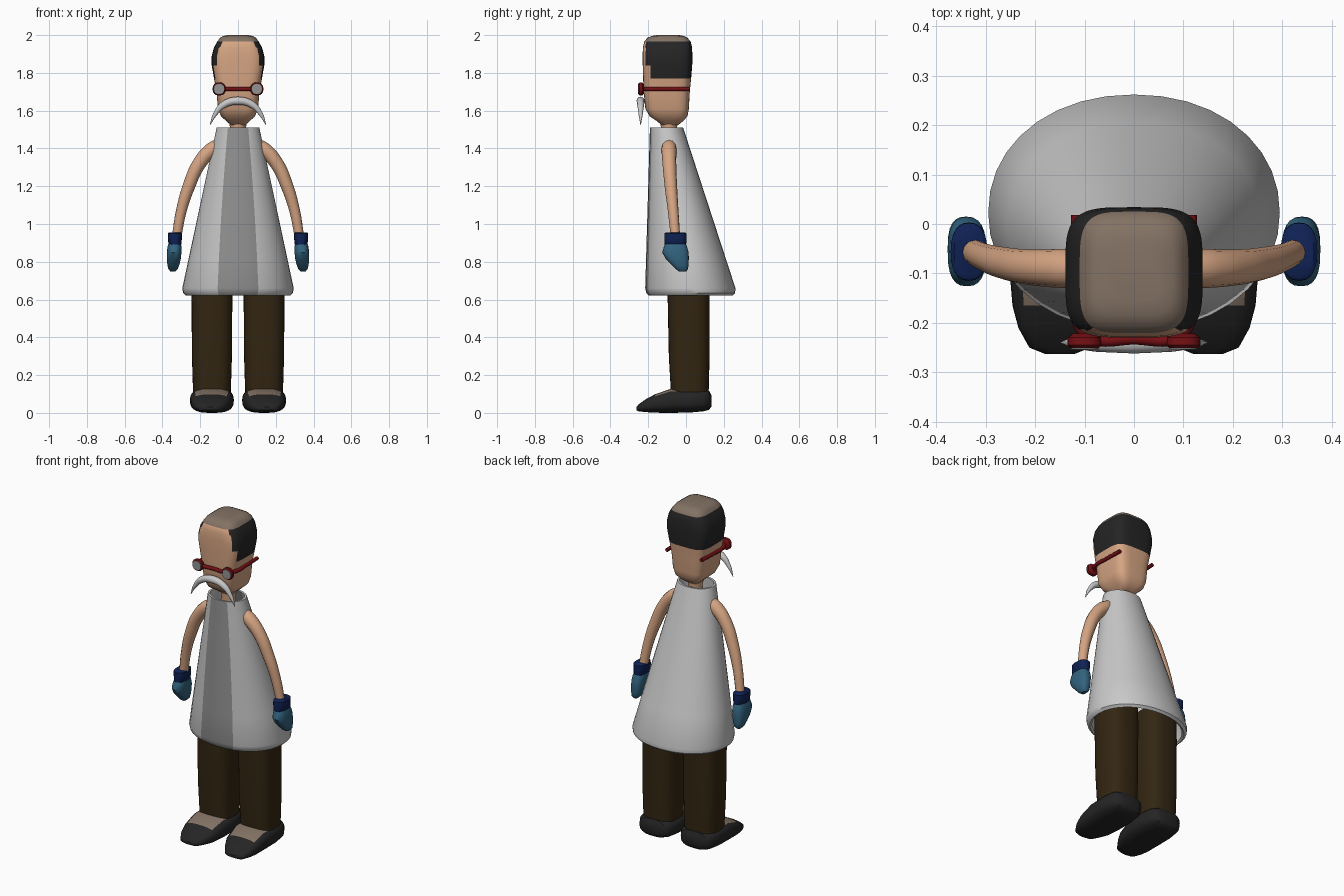
import bpy, bmesh, math

if "Cube" in bpy.data.objects:
    bpy.data.objects.remove(bpy.data.objects["Cube"])

def mat(name, r, g, b):
    m = bpy.data.materials.new(name)
    m.diffuse_color = (r, g, b, 1)
    m.use_nodes = True
    m.node_tree.nodes["Principled BSDF"].inputs["Base Color"].default_value = m.diffuse_color
    return m

SKIN = mat("skin", .68, .38, .23)
CROWN = mat("bald_crown", .23, .17, .13)
BLACK = mat("black", .018, .018, .018)
RED = mat("dark_red", .17, .005, .007)
GREY = mat("grey", .29, .29, .29)
WHITE = mat("off_white", .58, .58, .58)
BROWN = mat("dark_brown", .033, .019, .006)
NAVY = mat("navy", .005, .016, .09)
TEAL = mat("teal", .032, .125, .21)

def ring(axis, t, u, v, hu, hv, p=2, n=36, warp=0):
    """Superellipse ring across the z axis (u=x, v=y) or the y axis (u=x, v=z)."""
    pts = []
    for i in range(n):
        a = 2 * math.pi * i / n
        a -= warp * math.sin(2 * a)
        c, s = math.cos(a), math.sin(a)
        x = u + hu * math.copysign(abs(c) ** (2 / p), c)
        w = v + hv * math.copysign(abs(s) ** (2 / p), s)
        pts.append((x, w, t) if axis == "z" else (x, t, w))
    return pts

def finish(ob, mirror):
    bpy.context.collection.objects.link(ob)
    if mirror:
        ob.modifiers.new("mirror", "MIRROR")
    return ob

def loft(name, rings, mats, rule=None, loop=False, mirror=False):
    bm = bmesh.new()
    vs = [[bm.verts.new(p) for p in r] for r in rings]
    n = len(vs[0])
    pairs = list(zip(vs, vs[1:])) + ([(vs[-1], vs[0])] if loop else [])
    for a, b in pairs:
        for i in range(n):
            j = (i + 1) % n
            bm.faces.new((a[i], a[j], b[j], b[i]))
    if not loop:
        bm.faces.new(vs[0])
        bm.faces.new(vs[-1])
    bmesh.ops.recalc_face_normals(bm, faces=bm.faces)
    bm.normal_update()
    if rule:
        for f in bm.faces:
            f.material_index = rule(f.calc_center_median(), f.normal)
    me = bpy.data.meshes.new(name)
    bm.to_mesh(me)
    bm.free()
    for m in mats:
        me.materials.append(m)
    return finish(bpy.data.objects.new(name, me), mirror)

def tube(name, pts, depth, m, mirror=False):
    """Smooth bevelled curve through (x, y, z, radius factor) points."""
    cu = bpy.data.curves.new(name, "CURVE")
    cu.dimensions = "3D"
    cu.bevel_depth, cu.bevel_resolution, cu.resolution_u = depth, 4, 8
    cu.use_fill_caps = True
    sp = cu.splines.new("BEZIER")
    sp.bezier_points.add(len(pts) - 1)
    for bp, (x, y, z, r) in zip(sp.bezier_points, pts):
        bp.co, bp.radius = (x, y, z), r
        bp.handle_left_type = bp.handle_right_type = "AUTO"
    cu.materials.append(m)
    return finish(bpy.data.objects.new(name, cu), mirror)

# Head: (z, y centre, half width, half depth); hair and bald crown by region
def head_rule(c, n):
    if c.z > 1.965:
        return 2
    if c.z > 1.77 and c.y > (-.215 if c.z > 1.84 else -.185):
        return 1
    return 0

HEAD = [(1.525, -.085, .04, .045), (1.545, -.085, .062, .07), (1.57, -.092, .09, .1),
        (1.61, -.1, .106, .115), (1.7, -.102, .114, .122), (1.77, -.1, .127, .127),
        (1.84, -.098, .139, .131), (1.89, -.098, .139, .132), (1.935, -.098, .127, .13),
        (1.965, -.098, .11, .123), (1.985, -.098, .096, .107), (1.995, -.097, .08, .087),
        (2.0, -.096, .05, .06)]
loft("head", [ring("z", z, 0, y, hx, hy, 4, 64) for z, y, hx, hy in HEAD],
     [SKIN, BLACK, CROWN], head_rule)
loft("neck", [ring("z", z, 0, -.09, r, r, 2, 24) for z, r in ((1.42, .045), (1.5, .04), (1.55, .05))],
     [SKIN])

# Moustache
tube("moustache", [(-.148, -.24, 1.525, .06), (-.122, -.24, 1.58, .5), (-.075, -.24, 1.632, .85),
                   (0, -.24, 1.652, 1), (.075, -.24, 1.632, .85), (.122, -.24, 1.58, .5),
                   (.148, -.24, 1.525, .06)], .022, WHITE)

# Glasses: frame band, rims and lenses
G = 1.715
tube("glasses_band", [(x, y, G, 1) for x, y in
     ((-.116, .018), (-.12, -.1), (-.12, -.18), (-.09, -.228), (0, -.233),
      (.09, -.228), (.12, -.18), (.12, -.1), (.116, .018))], .011, RED)
loft("glasses_rim", [ring("y", y, .1, G, r, r, 2.3, 16)
     for y, r in ((-.222, .024), (-.23, .034), (-.245, .035), (-.251, .029))], [RED], mirror=True)
loft("glasses_lens", [ring("y", y, .1, G, .028, .028, 2.3, 16) for y in (-.249, -.254)],
     [GREY], mirror=True)

# Flared coat: outside from top to hem, then back up the inside
COAT = [(1.51, -.103, .113, .088)]
for k in range(1, 6):
    t = k / 5
    COAT.append((1.51 - .85 * t, -.103 + .126 * t, .113 + .182 * t, .088 + .151 * t))
COAT += [(.635, .025, .291, .235), (.622, .025, .276, .222)]
outer = [ring("z", z, 0, y, hx, hy, 2.1, 36, .2 * (z - .62) / .89) for z, y, hx, hy in COAT]
inner = [ring("z", max(z, .63), 0, y, hx - .012, hy - .012, 2.1, 36, .2 * (z - .62) / .89)
         for z, y, hx, hy in reversed(COAT)]

def coat_rule(c, n):
    return int(n.y < -.5 and c.y < 0 and abs(c.x) < .05 + .05 * (1.51 - c.z) / .88)

loft("coat", outer + inner, [WHITE, GREY], coat_rule, loop=True)

# Arms
tube("arm", [(.09, -.09, 1.42, 1.15), (.145, -.09, 1.388, 1.2), (.205, -.088, 1.32, 1.1),
             (.26, -.08, 1.2, 1), (.3, -.068, 1.07, .85), (.327, -.055, .92, .75)],
     .033, SKIN, mirror=True)

# Glove cuffs and mittens
loft("cuff", [ring("z", z, .334, -.056, hx, hy, 2.4, 24) for z, hx, hy in
     ((.885, .028, .05), (.892, .034, .057), (.925, .037, .059), (.95, .037, .058), (.956, .03, .05))],
     [NAVY], mirror=True)
loft("mitten", [ring("z", z, x, y, hx, hy, 2.6, 24) for z, x, y, hx, hy in
     ((.905, .334, -.056, .03, .05), (.88, .336, -.056, .037, .061), (.85, .338, -.056, .039, .07),
      (.815, .34, -.046, .037, .061), (.785, .342, -.032, .032, .045),
      (.76, .344, -.021, .024, .032), (.748, .345, -.018, .012, .018))], [TEAL], mirror=True)

# Trouser legs
loft("trouser_leg", [ring("z", z, .138, y, hx, hy, 2.8, 32) for z, y, hx, hy in
     ((.11, .02, .1, .1), (.3, .017, .106, .108), (.6, .014, .108, .111), (.76, .014, .107, .11))],
     [BROWN], mirror=True)

# Shoes with bare instep: (y, x centre, half width, bottom, top)
SHOE = [(-.263, .15, .03, .015, .032), (-.25, .15, .062, .008, .046), (-.21, .147, .087, .004, .074),
        (-.165, .142, .104, .001, .098), (-.08, .138, .115, 0, .128), (.02, .138, .116, .002, .13),
        (.09, .138, .108, .008, .128), (.122, .138, .088, .016, .118), (.136, .138, .05, .035, .09)]

def shoe_rule(c, n):
    return int(n.z > .75 and -.165 < c.y < 0 and abs(c.x - .138) < .085)

loft("shoe", [ring("y", y, x, (a + b) / 2, hw, (b - a) / 2, 2.8, 32) for y, x, hw, a, b in SHOE],
     [BLACK, CROWN], shoe_rule, mirror=True)

# Smooth shading with sharp edges kept
for ob in bpy.data.objects:
    ob.select_set(ob.type == "MESH")
    if ob.type == "MESH":
        bpy.context.view_layer.objects.active = ob
bpy.ops.object.shade_smooth_by_angle(angle=math.radians(40))
